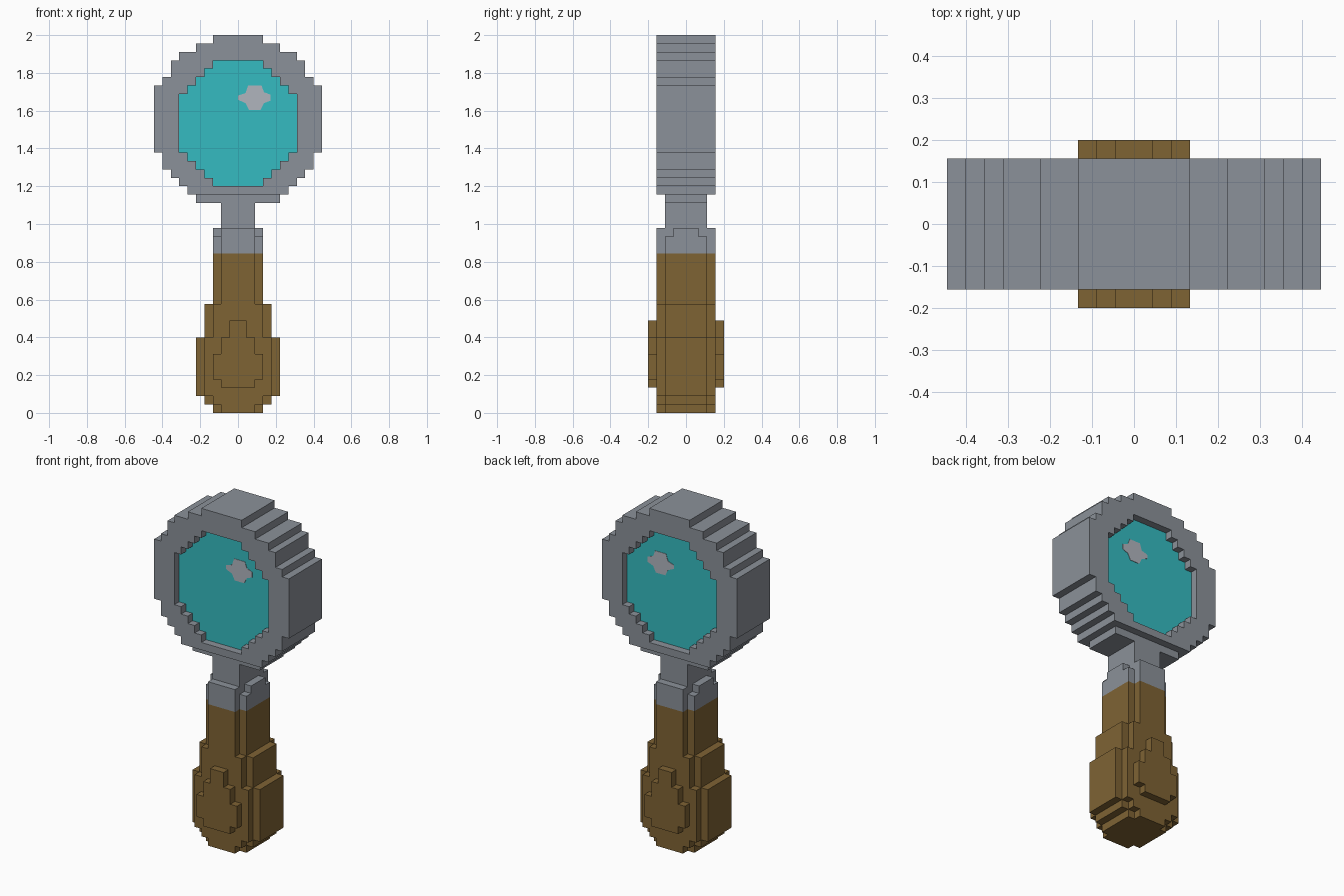
import bpy, bmesh
from mathutils import Vector

if "Cube" in bpy.data.objects:
    bpy.data.objects.remove(bpy.data.objects["Cube"], do_unlink=True)

V = 2 / 45  # size of one block


def material(name, rgb):
    m = bpy.data.materials.new(name)
    m.diffuse_color = (*rgb, 1)
    m.use_nodes = True
    m.node_tree.nodes["Principled BSDF"].inputs["Base Color"].default_value = (*rgb, 1)
    return m


GREY = material("grey metal", (0.258, 0.283, 0.319))
WOOD = material("brown wood", (0.212, 0.125, 0.034))
GLASS = material("turquoise glass", (0.036, 0.497, 0.533))
SHINE = material("pale shine", (0.434, 0.462, 0.515))


def stepped(rows, top):
    """Mirrored staircase outline from (start height, half width) rows, in blocks."""
    right = []
    ends = [z for z, _ in rows[1:]] + [top]
    for (z, w), end in zip(rows, ends):
        right += [(w, z), (w, end)]
    return right + [(-x, z) for x, z in reversed(right)]


def prism(name, loops, half_depth, mat):
    """Solid with a flat outline in xz (extra loops are holes), centred on y = 0."""
    bm = bmesh.new()
    edges = []
    for loop in loops:
        vs = [bm.verts.new((x * V, -half_depth * V, z * V)) for x, z in loop]
        edges += [bm.edges.new((a, b)) for a, b in zip(vs, vs[1:] + vs[:1])]
    if len(loops) == 1:
        bm.faces.new(list(bm.verts))
    else:
        bmesh.ops.triangle_fill(bm, edges=edges, use_beauty=True, use_dissolve=False)
    out = bmesh.ops.extrude_face_region(bm, geom=list(bm.faces))["geom"]
    moved = [g for g in out if isinstance(g, bmesh.types.BMVert)]
    bmesh.ops.translate(bm, verts=moved, vec=Vector((0, 2 * half_depth * V, 0)))
    bmesh.ops.recalc_face_normals(bm, faces=list(bm.faces))
    me = bpy.data.meshes.new(name)
    bm.to_mesh(me)
    bm.free()
    me.materials.append(mat)
    ob = bpy.data.objects.new(name, me)
    bpy.context.collection.objects.link(ob)
    return ob


def union(base, *others):
    """Merge overlapping solids into the base so no inner faces remain."""
    for other in others:
        mod = base.modifiers.new("union", "BOOLEAN")
        mod.operation, mod.solver, mod.object = "UNION", "EXACT", other
        bpy.context.view_layer.objects.active = base
        bpy.ops.object.modifier_apply(modifier=mod.name)
        bpy.data.objects.remove(other, do_unlink=True)
    return base


# Round frame with a stepped opening
outer = stepped([(26, 6), (27, 7), (28, 8), (29, 9), (31, 10), (39, 9),
                 (40, 8), (42, 7), (43, 5), (44, 3)], 45)
opening = stepped([(27, 3), (28, 4), (29, 5), (30, 6), (31, 7), (38, 6),
                   (39, 5), (40, 4), (41, 3)], 42)
prism("lens_frame", [outer, opening], 3.5, GREY)

# Glass, set one block in from both faces
prism("lens", [opening], 2.5, GLASS)

# Small highlight showing on both sides of the glass
shine = [(1.2, 39), (2.8, 39), (3.1, 38.2), (3.9, 37.9), (3.9, 37.2), (3.1, 36.9),
         (2.7, 36.1), (1.3, 36.1), (0.9, 36.9), (0, 37.3), (0, 37.8), (0.9, 38.1)]
prism("lens_highlight", [shine], 2.55, SHINE)

# Neck with a wider collar under the frame
prism("neck", [stepped([(22, 2), (25, 5)], 26)], 2.5, GREY)

# Metal ferrule with notched corners
union(prism("ferrule", [stepped([(19, 2)], 22)], 3.5, GREY),
      prism("ferrule_sides", [stepped([(19, 3)], 21)], 2.5, GREY),
      prism("ferrule_top", [stepped([(20, 3)], 22)], 1.5, GREY))

# Wooden handle: deep core, wider shallow sides, raised grip pads front and back
profile = [(0, 3), (1, 4), (2, 5), (9, 4), (13, 3)]
union(prism("handle", [stepped([(z, w - 1) for z, w in profile], 19)], 3.5, WOOD),
      prism("handle_sides", [stepped(profile, 19)], 2.5, WOOD),
      prism("grip_pads", [stepped([(3, 2), (4, 3), (7, 2), (9, 1)], 11)], 4.5, WOOD))
